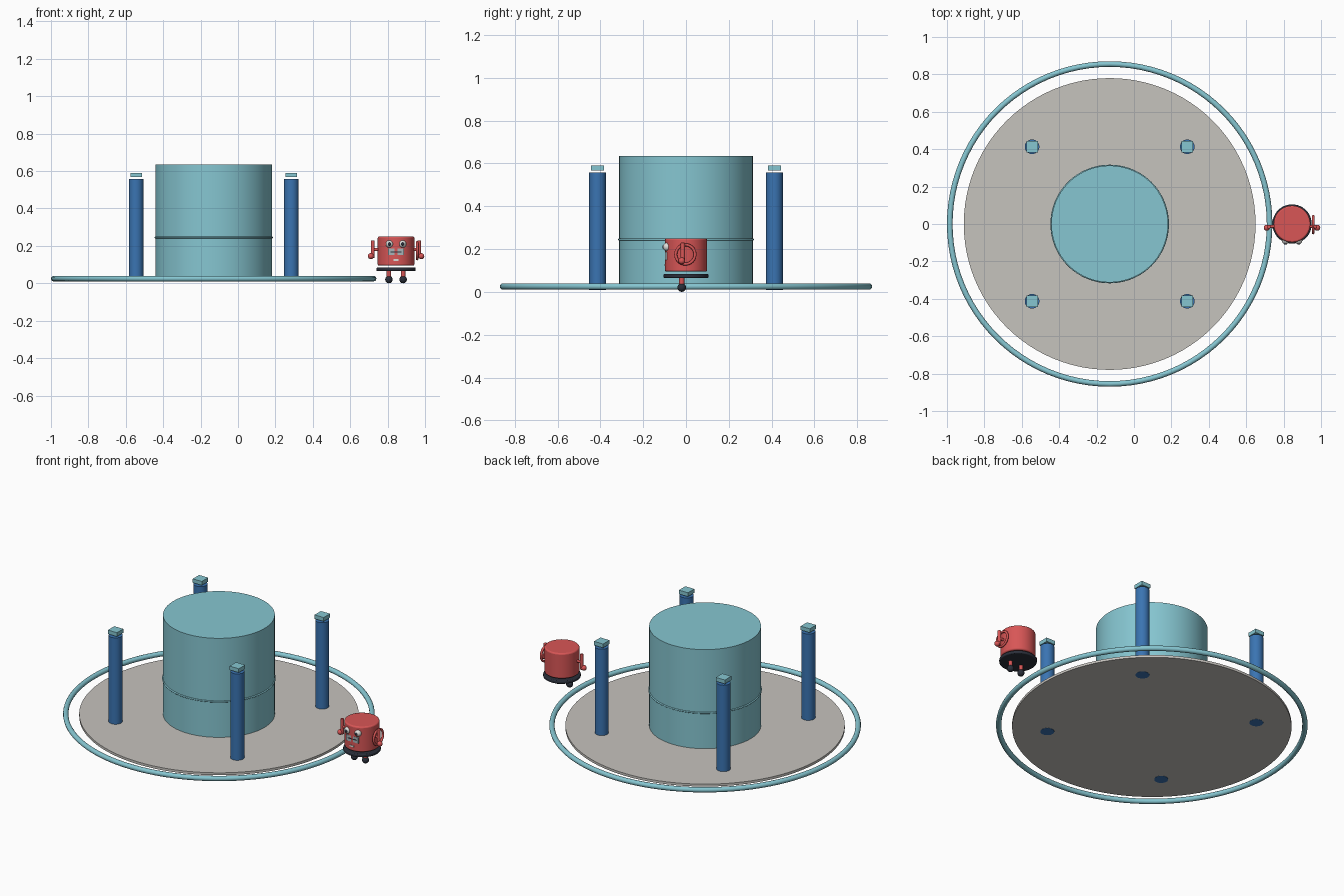
import bpy
from math import radians, pi
from mathutils import Vector

cube = bpy.data.objects.get("Cube")
if cube:
    bpy.data.objects.remove(cube, do_unlink=True)


def material(name, *srgb):
    linear = [((c / 255 + 0.055) / 1.055) ** 2.4 for c in srgb] + [1]
    mat = bpy.data.materials.new(name)
    mat.use_nodes = True
    mat.diffuse_color = linear
    mat.node_tree.nodes["Principled BSDF"].inputs["Base Color"].default_value = linear
    return mat


TEAL = material("pale teal", 134, 198, 209)
BLUE = material("deep blue", 58, 116, 178)
STONE = material("warm grey", 198, 195, 190)
RED = material("red", 216, 86, 86)
DARK = material("charcoal", 42, 47, 58)
WHITE = material("off white", 222, 222, 218)
GREY = material("cool grey", 168, 180, 184)


def finish(name, mat, bevel=0):
    obj = bpy.context.object
    obj.name = name
    obj.data.materials.append(mat)
    if bevel:
        mod = obj.modifiers.new("soft edge", 'BEVEL')
        mod.width, mod.segments = bevel, 3
    bpy.ops.object.shade_smooth_by_angle(angle=radians(35))
    return obj


def rod(name, mat, r, start, end, sides=32, bevel=0):
    a, b = Vector(start), Vector(end)
    bpy.ops.mesh.primitive_cylinder_add(
        vertices=sides, radius=r, depth=(b - a).length, location=(a + b) / 2,
        rotation=(b - a).to_track_quat('Z', 'Y').to_euler())
    return finish(name, mat, bevel)


def drum(name, mat, r, x, y, low, high, sides=32, bevel=0):
    return rod(name, mat, r, (x, y, low), (x, y, high), sides, bevel)


def ball(name, mat, r, *loc):
    bpy.ops.mesh.primitive_uv_sphere_add(segments=20, ring_count=12, radius=r, location=loc)
    return finish(name, mat)


def ring(name, mat, major, minor, loc, rot=(0, 0, 0), steps=96):
    bpy.ops.mesh.primitive_torus_add(major_segments=steps, minor_segments=12, location=loc,
                                     rotation=rot, major_radius=major, minor_radius=minor)
    return finish(name, mat)


def block(name, mat, loc, size):
    bpy.ops.mesh.primitive_cube_add(size=1, location=loc)
    bpy.context.object.scale = size
    bpy.ops.object.transform_apply(location=False, rotation=False, scale=True)
    return finish(name, mat)


# Platform with its outer rail
CX = -0.13
drum("floor_disc", STONE, 0.78, CX, 0, 0.01, 0.025, 96)
ring("outer_rail", TEAL, 0.855, 0.015, (CX, 0, 0.025))

# Central tank and its seam band
drum("central_tank", TEAL, 0.312, CX, 0, 0.011, 0.635, 96)
ring("tank_band", TEAL, 0.312, 0.005, (CX, 0, 0.245))

# Four posts, each with a floating square cap
for sx in (-1, 1):
    for sy in (-1, 1):
        x, y = CX + 0.415 * sx, 0.413 * sy
        drum("post", BLUE, 0.039, x, y, 0.009, 0.557)
        block("post_cap", TEAL, (x, y, 0.579), (0.062, 0.062, 0.024))

# Robot body and base plate
RX = 0.845
drum("robot_body", RED, 0.098, RX, 0, 0.094, 0.25, 48, 0.008)
drum("robot_base", DARK, 0.105, RX, 0, 0.065, 0.084, 48, 0.005)

# Paired robot parts
for s in (-1, 1):
    leg_x = RX + 0.038 * s
    drum("robot_leg", RED, 0.012, leg_x, -0.02, 0.02, 0.068, 16)
    ball("robot_foot", DARK, 0.02, leg_x, -0.02, 0.02)
    eye_x = RX + 0.035 * s
    ball("eye", WHITE, 0.02, eye_x, -0.088, 0.21)
    ball("pupil", DARK, 0.011, eye_x, -0.1, 0.21)
    arm_x = RX + 0.124 * s
    drum("robot_arm", RED, 0.01, arm_x, -0.015, 0.135, 0.23, 16, 0.004)
    rod("shoulder", RED, 0.008, (RX + 0.08 * s, -0.01, 0.18), (arm_x, -0.015, 0.18), 16)
    ball("robot_hand", RED, 0.016, RX + 0.135 * s, -0.02, 0.145)

# Side ring on the robot's left
ring("side_ring", RED, 0.045, 0.007, (RX + 0.113, -0.003, 0.175), (0, pi / 2, 0), 40)

# Mouth panel with a dark slot, and a small chest plate
block("mouth_panel", GREY, (RX, -0.093, 0.168), (0.085, 0.009, 0.036))
block("mouth_slot", DARK, (RX, -0.097, 0.168), (0.06, 0.004, 0.005))
block("chest_plate", WHITE, (RX, -0.098, 0.125), (0.026, 0.006, 0.009))
